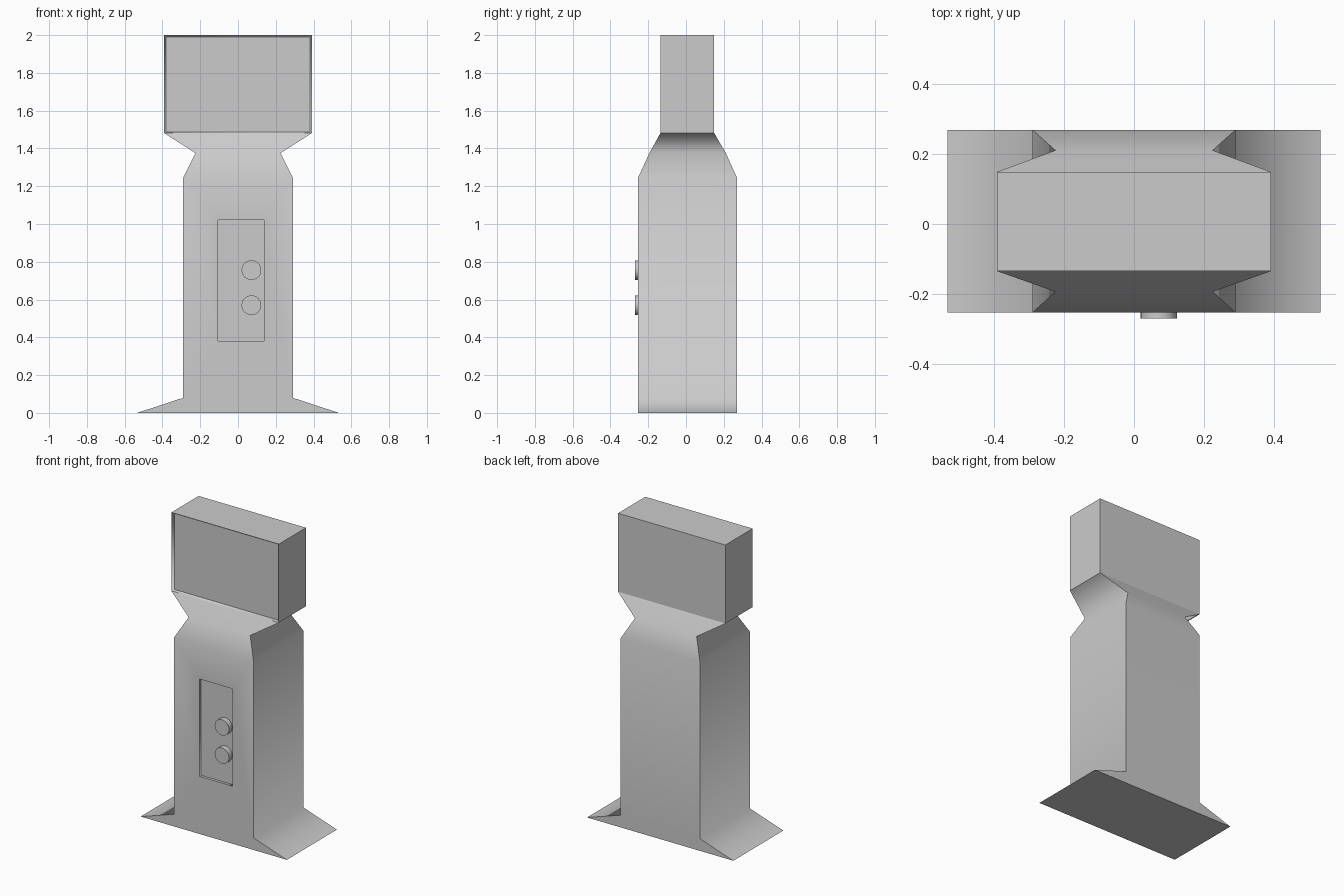
import bpy, bmesh, math

if "Cube" in bpy.data.objects:
    bpy.data.objects.remove(bpy.data.objects["Cube"])

# Cabinet rings: z, half width, front y, back y
RINGS = [(0, 0.534, -0.253, 0.269), (0.08, 0.29, -0.253, 0.269),
         (1.247, 0.29, -0.253, 0.269), (1.375, 0.225, -0.194, 0.211),
         (1.482, 0.392, -0.135, 0.149), (2.0, 0.392, -0.135, 0.149)]

bm = bmesh.new()
rings = [[bm.verts.new(p) for p in ((-w, f, z), (w, f, z), (w, b, z), (-w, b, z))]
         for z, w, f, b in RINGS]
bm.faces.new(rings[0][::-1])
bm.faces.new(rings[-1])
fronts = []
for lo, hi in zip(rings, rings[1:]):
    for i in range(4):
        j = (i + 1) % 4
        face = bm.faces.new((lo[i], lo[j], hi[j], hi[i]))
        if i == 0:
            fronts.append(face)

# Smooth shading along the cabinet, hard corners, caps and head seam
for f in bm.faces:
    f.smooth = True
for ring in rings:
    for e in {e for v in ring for e in v.link_edges}:
        vertical = abs(e.verts[0].co.z - e.verts[1].co.z) > 0.01
        if vertical or ring in (rings[0], rings[4], rings[5]):
            e.smooth = False


def place(face, x0, x1, z0, z1, y):
    """Fit a front-facing face to a rectangle."""
    cx, cz = face.calc_center_median().x, face.calc_center_median().z
    for v in face.verts:
        v.co = (x1 if v.co.x > cx else x0, y, z1 if v.co.z > cz else z0)


def inset(face):
    bmesh.ops.inset_region(bm, faces=[face], thickness=0.05)
    for e in face.edges:
        e.smooth = False


# Recessed control panel
panel = fronts[1]
inset(panel)
place(panel, -0.105, 0.138, 0.38, 1.022, -0.253)
inset(panel)
place(panel, -0.105, 0.138, 0.38, 1.022, -0.235)

# Recessed screen with a slanted rim
screen = fronts[4]
inset(screen)
place(screen, -0.38, 0.38, 1.488, 1.99, -0.118)

mesh = bpy.data.meshes.new("cabinet")
bm.to_mesh(mesh)
bm.free()
bpy.context.collection.objects.link(bpy.data.objects.new("cabinet", mesh))

# Round knobs
for name, z in (("upper_knob", 0.756), ("lower_knob", 0.57)):
    bpy.ops.mesh.primitive_cylinder_add(vertices=32, radius=0.052, depth=0.035,
                                        location=(0.071, -0.2525, z),
                                        rotation=(math.pi / 2, 0, 0))
    bpy.context.object.name = name
    bpy.ops.object.shade_smooth_by_angle(angle=math.radians(35))
